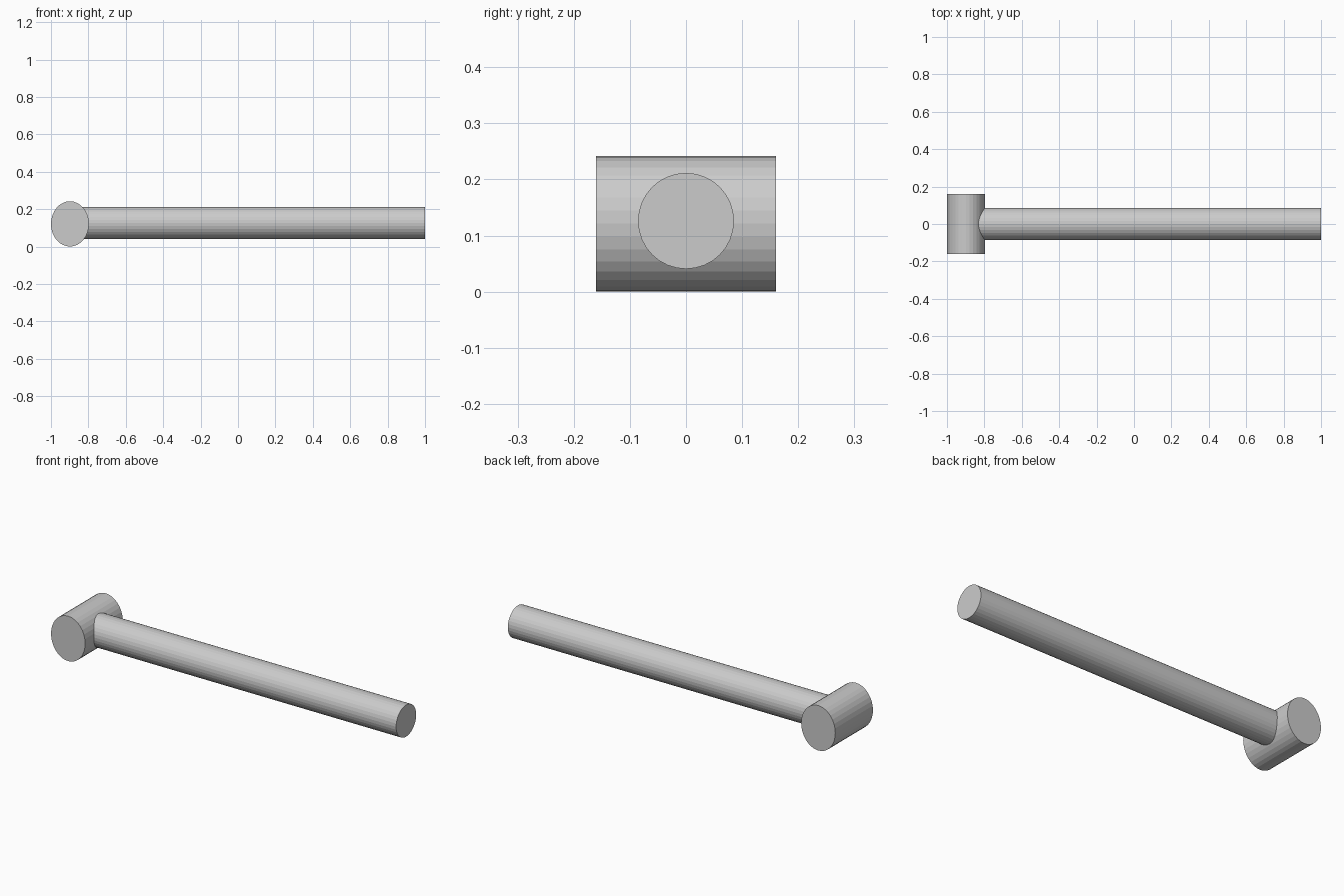
import bpy
from math import pi

if "Cube" in bpy.data.objects:
    bpy.data.objects.remove(bpy.data.objects["Cube"])


def rod(name, centre, half_a, half_b, length, rotation):
    """32-sided flat-shaded cylinder with an elliptical section."""
    bpy.ops.mesh.primitive_cylinder_add(vertices=32, radius=1, depth=1,
                                        location=centre, rotation=rotation)
    ob = bpy.context.object
    ob.name = name
    ob.scale = (half_a, half_b, length)
    bpy.ops.object.transform_apply(location=False, rotation=True, scale=True)
    return ob


# Oval hammer head lying along y
rod("head", (-0.8985, 0, 0.121), 0.1015, 0.121, 0.32, (pi / 2, 0, 0))

# Round handle along x, its end buried inside the head
start, end = -0.9, 1.0
rod("handle", ((start + end) / 2, 0, 0.126), 0.0855, 0.0855, end - start,
    (0, pi / 2, 0))
